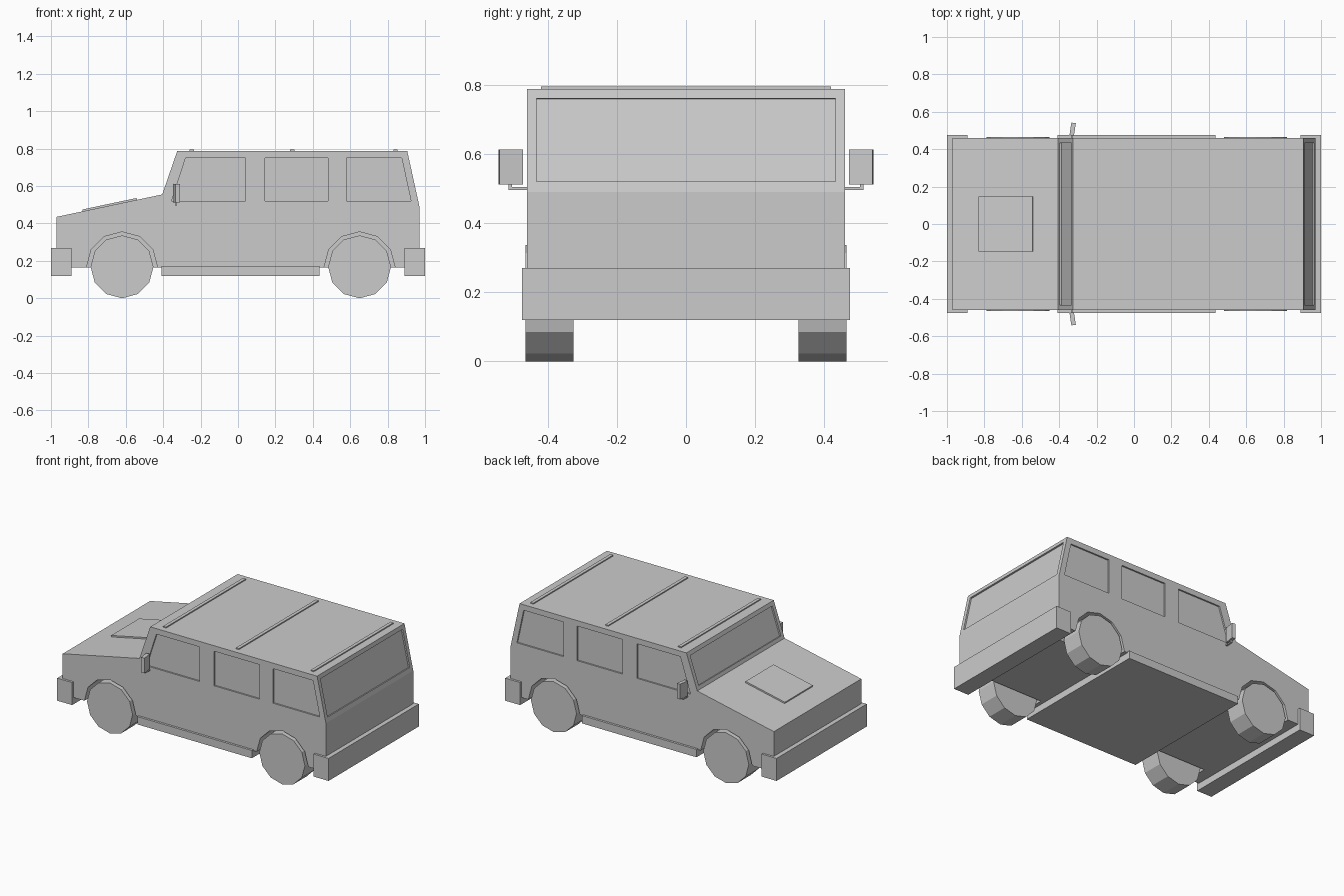
import bpy, bmesh
from math import cos, sin, pi
from mathutils import Vector

if "Cube" in bpy.data.objects:
    bpy.data.objects.remove(bpy.data.objects["Cube"])


def prism(name, pts, y0, y1):
    """Extrude an xz outline from y0 to y1."""
    bm = bmesh.new()
    face = bm.faces.new([bm.verts.new((x, y0, z)) for x, z in pts])
    ext = bmesh.ops.extrude_face_region(bm, geom=[face])
    verts = [v for v in ext["geom"] if isinstance(v, bmesh.types.BMVert)]
    bmesh.ops.translate(bm, verts=verts, vec=(0, y1 - y0, 0))
    bmesh.ops.recalc_face_normals(bm, faces=bm.faces)
    mesh = bpy.data.meshes.new(name)
    bm.to_mesh(mesh)
    bm.free()
    obj = bpy.data.objects.new(name, mesh)
    bpy.context.collection.objects.link(obj)
    return obj


def box(name, x0, x1, y0, y1, z0, z1):
    return prism(name, [(x0, z0), (x1, z0), (x1, z1), (x0, z1)], y0, y1)


def ngon(cx, cz, r, n=12):
    return [(cx + r * cos(2 * pi * i / n), cz + r * sin(2 * pi * i / n)) for i in range(n)]


def slab(a, b, t0, t1, low, high):
    """Quad lying along the line a-b, between two offsets to its left."""
    a, b = Vector(a), Vector(b)
    d = (b - a).normalized()
    n = Vector((-d.y, d.x))
    p, q = a.lerp(b, t0), a.lerp(b, t1)
    return [tuple(v) for v in (p + n * low, q + n * low, q + n * high, p + n * high)]


def cut(target, cutter):
    cutter.hide_render = True
    mod = target.modifiers.new("cut", 'BOOLEAN')
    mod.operation = 'DIFFERENCE'
    mod.solver = 'EXACT'
    mod.object = cutter
    bpy.context.view_layer.objects.active = target
    bpy.ops.object.modifier_apply(modifier=mod.name)
    bpy.data.objects.remove(cutter)


# Body shell
nose, cowl, roof_front = (-0.97, 0.435), (-0.405, 0.555), (-0.325, 0.787)
roof_back, tail = (0.905, 0.787), (0.97, 0.49)
body = prism("body", [(-0.97, 0.165), nose, cowl, roof_front, roof_back, tail, (0.97, 0.165)],
             -0.46, 0.46)

# Windscreen and rear window recesses
cut(body, prism("windscreen_cutter", slab(cowl, roof_front, 0.1, 0.89, -0.01, 0.03), -0.432, 0.432))
cut(body, prism("rear_window_cutter", slab(roof_back, tail, 0.09, 0.9, -0.01, 0.03), -0.432, 0.432))

# Side window recesses and wheel arches
windows = [[(-0.355, 0.52), (0.04, 0.52), (0.04, 0.75), (-0.28, 0.75)],
           [(0.145, 0.52), (0.48, 0.52), (0.48, 0.75), (0.145, 0.75)],
           [(0.58, 0.52), (0.925, 0.52), (0.875, 0.75), (0.58, 0.75)]]
axles = (-0.62, 0.65)
for s in (-1, 1):
    for pts in windows:
        cut(body, prism("window_cutter", pts, s * 0.45, s * 0.5))
    for x in axles:
        cut(body, prism("arch_cutter", ngon(x, 0.165, 0.19), s * 0.315, s * 0.5))

# Wheels
for x, end in zip(axles, ("front", "rear")):
    for s, side in ((-1, "right"), (1, "left")):
        prism(f"{end}_{side}_wheel", ngon(x, 0.168, 0.168), s * 0.325, s * 0.464)

# Bumpers and underfloor sill
box("front_bumper", -1, -0.89, -0.475, 0.475, 0.12, 0.27)
box("rear_bumper", 0.89, 1, -0.475, 0.475, 0.12, 0.27)
box("sill", -0.41, 0.435, -0.475, 0.475, 0.12, 0.172)

# Bonnet panel
t0, t1 = [(x + 0.97) / 0.565 for x in (-0.83, -0.54)]
prism("bonnet_panel", slab(nose, cowl, t0, t1, -0.005, 0.01), -0.147, 0.147)

# Roof bars
for i, x in enumerate((-0.247, 0.29, 0.842)):
    box(f"roof_bar_{i + 1}", x - 0.011, x + 0.011, -0.42, 0.42, 0.78, 0.794)

# Door mirrors on bent arms
for s, side in ((-1, "right"), (1, "left")):
    mirror = box(f"{side}_mirror", -0.012, 0.012, -0.034, 0.034, 0.511, 0.612)
    mirror.location = (-0.328, s * 0.507, 0)
    mirror.rotation_euler.z = -s * 0.15
    box(f"{side}_mirror_arm", -0.337, -0.325, s * 0.45, s * 0.513, 0.496, 0.504)
    box(f"{side}_mirror_post", -0.337, -0.325, s * 0.503, s * 0.513, 0.496, 0.515)
